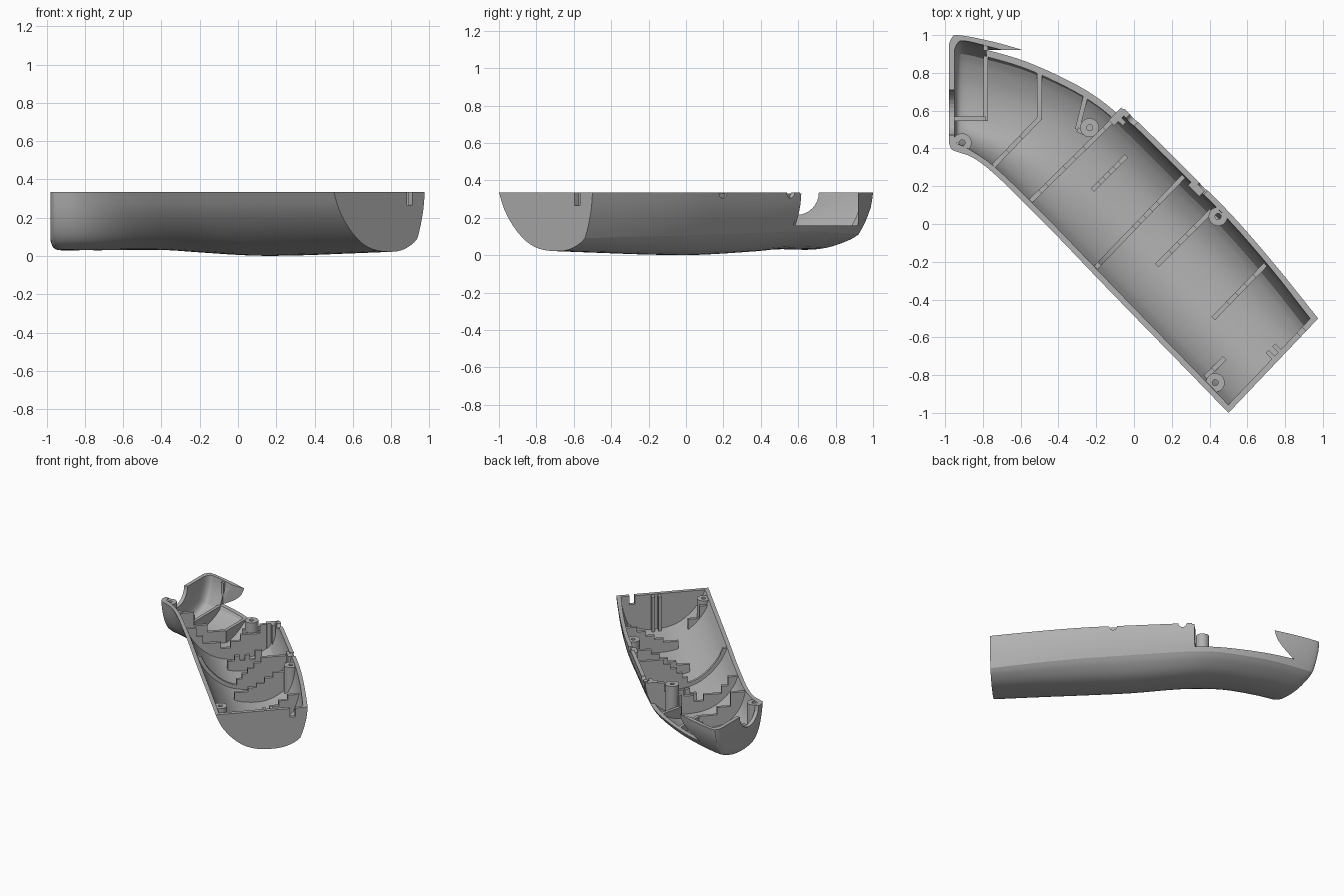
import bpy, bmesh, math
from mathutils import Vector, Matrix

if "Cube" in bpy.data.objects:
    bpy.data.objects.remove(bpy.data.objects["Cube"])

RIM = 0.335
WALL = 0.03

plastic = bpy.data.materials.new("grey plastic")
plastic.use_nodes = True
plastic.diffuse_color = (0.44, 0.44, 0.44, 1)
plastic.node_tree.nodes["Principled BSDF"].inputs["Base Color"].default_value = plastic.diffuse_color


def finish(name, bm):
    bmesh.ops.recalc_face_normals(bm, faces=bm.faces)
    mesh = bpy.data.meshes.new(name)
    bm.to_mesh(mesh)
    bm.free()
    mesh.materials.append(plastic)
    obj = bpy.data.objects.new(name, mesh)
    bpy.context.collection.objects.link(obj)
    return obj


def activate(obj):
    bpy.ops.object.select_all(action='DESELECT')
    obj.select_set(True)
    bpy.context.view_layer.objects.active = obj


def boolean(obj, tool, operation, keep=False):
    mod = obj.modifiers.new("cut", 'BOOLEAN')
    mod.operation = operation
    mod.solver = 'EXACT'
    mod.object = tool
    activate(obj)
    bpy.ops.object.modifier_apply(modifier=mod.name)
    if not keep:
        bpy.data.objects.remove(tool)


def smooth(obj):
    activate(obj)
    bpy.ops.object.shade_smooth_by_angle(angle=math.radians(32))


def spline(points, steps):
    """Smooth curve through points of any dimension."""
    pts = [Vector(p) for p in points]
    pts = [pts[0] * 2 - pts[1]] + pts + [pts[-1] * 2 - pts[-2]]
    out = []
    for a, b, c, d in zip(pts, pts[1:], pts[2:], pts[3:]):
        for i in range(steps):
            t = i / steps
            out.append(0.5 * (2 * b + (c - a) * t + (2 * a - 5 * b + 4 * c - d) * t ** 2
                              + (3 * b - a - 3 * c + d) * t ** 3))
    return out + [pts[-2]]


# Stations along the handle: inner rim x y, outer rim x y, bottom z, crease depth, lean
STATIONS = [
    (-.98, .43, -.98, .95, .08, .73, .18),
    (-.965, .395, -.965, .985, .045, .74, .19),
    (-.93, .38, -.93, 1.0, .03, .74, .19),
    (-.86, .355, -.76, .968, .03, .73, .18),
    (-.78, .30, -.56, .91, .03, .71, .14),
    (-.68, .21, -.36, .82, .032, .70, .08),
    (-.57, .10, -.19, .725, .03, .68, .04),
    (-.42, -.05, -.03, .59, .018, .66, 0),
    (-.20, -.28, .27, .295, .002, .66, 0),
    (.02, -.507, .52, .045, .003, .69, 0),
    (.27, -.763, .75, -.22, .012, .73, 0),
    (.50, -1.0, .975, -.50, .022, .78, 0),
]
# Cross-section: across, depth; the belly and the side wall meet at a crease
CREASE = .785
BELLY = spline([(0, 0), (.06, .3), (.16, .59), (.29, .83), (.43, .96),
                (.59, 1), (.74, .98), (.86, .88), (.92, CREASE)], 3)
SIDE = spline([(.92, CREASE), (.955, .57), (.988, .27), (1, 0)], 2)


def loft(name, inset, lift=0):
    rows = []
    for i, (ax, ay, bx, by, z, c, lean) in enumerate(STATIONS):
        a, b = Vector((ax, ay)), Vector((bx, by))
        d = (b - a).normalized() * inset
        shift = Vector((0, 0))
        if i < 3:
            shift = Vector((inset, 0))
        elif i == len(STATIONS) - 1:
            shift = Vector((-d.y, d.x))
        a, b = a + d + shift, b - d + shift
        rows.append((*a, *b, z + inset, c, lean))
    bm = bmesh.new()
    loops = []
    for ax, ay, bx, by, z, c, lean in spline(rows, 4):
        section = []
        for k, (t, d) in enumerate(BELLY + SIDE[1:]):
            if k >= len(BELLY):
                d *= c / CREASE
            elif t > .59:
                d -= (CREASE - c) * ((t - .59) / .33) ** 1.5
            t -= lean * math.sin(math.pi * t)
            section.append((ax + (bx - ax) * t, ay + (by - ay) * t, RIM - d * (RIM - z)))
        section += [(bx, by, RIM + lift), (ax, ay, RIM + lift)] if lift else []
        loops.append([bm.verts.new(p) for p in section])
    n = len(loops[0])
    for p, q in zip(loops, loops[1:]):
        for k in range(n):
            m = (k + 1) % n
            bm.faces.new((p[k], p[m], q[m], q[k]))
        bm.edges.get((p[len(BELLY) - 1], q[len(BELLY) - 1])).smooth = False
    bm.faces.new(loops[0])
    bm.faces.new(loops[-1])
    return finish(name, bm)


def prism(name, points, along):
    """Flat outline swept along a vector."""
    bm = bmesh.new()
    face = bm.faces.new([bm.verts.new(p) for p in points])
    new = bmesh.ops.extrude_face_region(bm, geom=[face])["geom"]
    bmesh.ops.translate(bm, vec=along, verts=[v for v in new if isinstance(v, bmesh.types.BMVert)])
    if face.is_valid and len(bm.faces) == len(points) + 1:
        bm.faces.new(list(face.verts))
    return finish(name, bm)


def box(name, center, size, turn):
    bm = bmesh.new()
    m = Matrix.Translation(center) @ Matrix.Rotation(math.radians(turn), 4, 'Z') \
        @ Matrix.Diagonal((*size, 1))
    bmesh.ops.create_cube(bm, size=1, matrix=m)
    return finish(name, bm)


def rod(name, center, radius, length, axis=(0, 0, 1), sides=32):
    bm = bmesh.new()
    m = Matrix.Translation(center) @ Vector(axis).to_track_quat('Z', 'Y').to_matrix().to_4x4()
    bmesh.ops.create_cone(bm, cap_ends=True, segments=sides, radius1=radius,
                          radius2=radius, depth=length, matrix=m)
    return finish(name, bm)


# Hollow shell
shell = loft("handle_shell", 0)
boolean(shell, loft("hollow", WALL, lift=.1), 'DIFFERENCE')

# Openings: trigger side, round head port, cable notches, base slot
opening = [(-.78, .92), (-.78, .5), (-.135, .5), (.07, .766), (.07, .92)]
boolean(shell, prism("side_cut", [(x, y, .16) for x, y in opening], (0, 0, .4)), 'DIFFERENCE')
boolean(shell, rod("port_cut", (-.97, .59, RIM), .12, .2, (1, 0, 0)), 'DIFFERENCE')
for x, y in ((.0, .56), (.36, .19)):
    boolean(shell, rod("notch_cut", (x, y, RIM), .03, .12, (1, 1, 0)), 'DIFFERENCE')
boolean(shell, box("slot_cut", (.895, -.58, .32), (.04, .10, .11), 45), 'DIFFERENCE')
smooth(shell)

core = loft("core", .005)


def rib(name, start, end, steps, thick=.025):
    """Upright plate with a stepped top; steps are (end fraction, height)."""
    a, b = Vector(start), Vector(end)
    side = (b - a).normalized().orthogonal() * thick
    profile = [(0, -.05)]
    last = 0
    for t, h in steps:
        profile += [(last, h), (t, h)]
        last = t
    profile.append((1, -.05))
    obj = prism(name, [(*(a.lerp(b, t) - side / 2), h) for t, h in profile], (*side, 0))
    boolean(obj, core, 'INTERSECT', keep=True)
    return obj


LOW = [(1, .16)]
TALL = [(1, .33)]
SHORT = [(.25, .12), (.4, .15), (.55, .18), (.7, .22), (1, .26)]

# Ribs of the head
rib("head_cross_rib", (-.785, .98), (-.785, .545), [(.14, .33), (1, .16)])
rib("head_shelf_rib", (-.97, .557), (-.785, .557), [(1, .2)])
rib("neck_rib_outer", (-.50, .88), (-.50, .55), LOW)
rib("neck_rib_inner", (-.50, .56), (-.78, .27), [(.35, .16), (.6, .22), (1, .33)])
rib("trigger_rib", (-.235, .76), (-.30, .50), LOW)
rib("trigger_boss_rib", (-.30, .50), (-.235, .47), [(1, .25)])

# Ribs across the grip
rib("grip_rib_upper", (-.60, .07), (-.08, .58),
    [(.2, .33), (.27, .26), (.45, .2), (.55, .15), (.65, .2), (.85, .25), (1, .32)])
rib("grip_rib_middle", (.0, -.02), (.28, .27),
    [(.1, .12), (.2, .16), (.32, .2), (.45, .24), (1, .28)])
band = rib("grip_rib_band", (-.24, -.27), (.0, -.02), TALL)
boolean(band, loft("band_hollow", WALL * 2, lift=.1), 'DIFFERENCE')
rib("support_rib_upper", (-.22, .18), (-.04, .36),
    [(.2, .13), (.35, .17), (.5, .13), (.65, .17), (.8, .13), (1, .2)])
rib("support_rib_middle", (.12, -.22), (.41, .07), SHORT)
rib("support_rib_lower", (.42, -.50), (.73, -.18), SHORT)
rib("base_boss_rib", (.36, -.83), (.48, -.71), [(.5, .3), (1, .2)])

# Clip lugs by the cable notches and guide rails on the base wall
rib("upper_lug", (-.12, .535), (-.05, .605), TALL, .04)
rib("upper_lug_side", (-.10, .575), (-.05, .53), TALL)
rib("lower_lug", (.30, .22), (.36, .16), TALL, .04)
for i, (x, y) in enumerate(((.72, -.69), (.755, -.655))):
    rib(f"base_rail_{i + 1}", (x - .015, y + .015), (x + .03, y - .03), TALL, .022)

# Screw bosses
for name, x, y in (("head", -.91, .43), ("trigger", -.235, .51),
                   ("grip", .445, .04), ("base", .43, -.84)):
    boss = rod(name + "_screw_boss", (x, y, .14), .05, .38)
    boolean(boss, core, 'INTERSECT', keep=True)
    boolean(boss, rod("bore", (x, y, .3), .016, .24, sides=16), 'DIFFERENCE')
    smooth(boss)

bpy.data.objects.remove(core)
